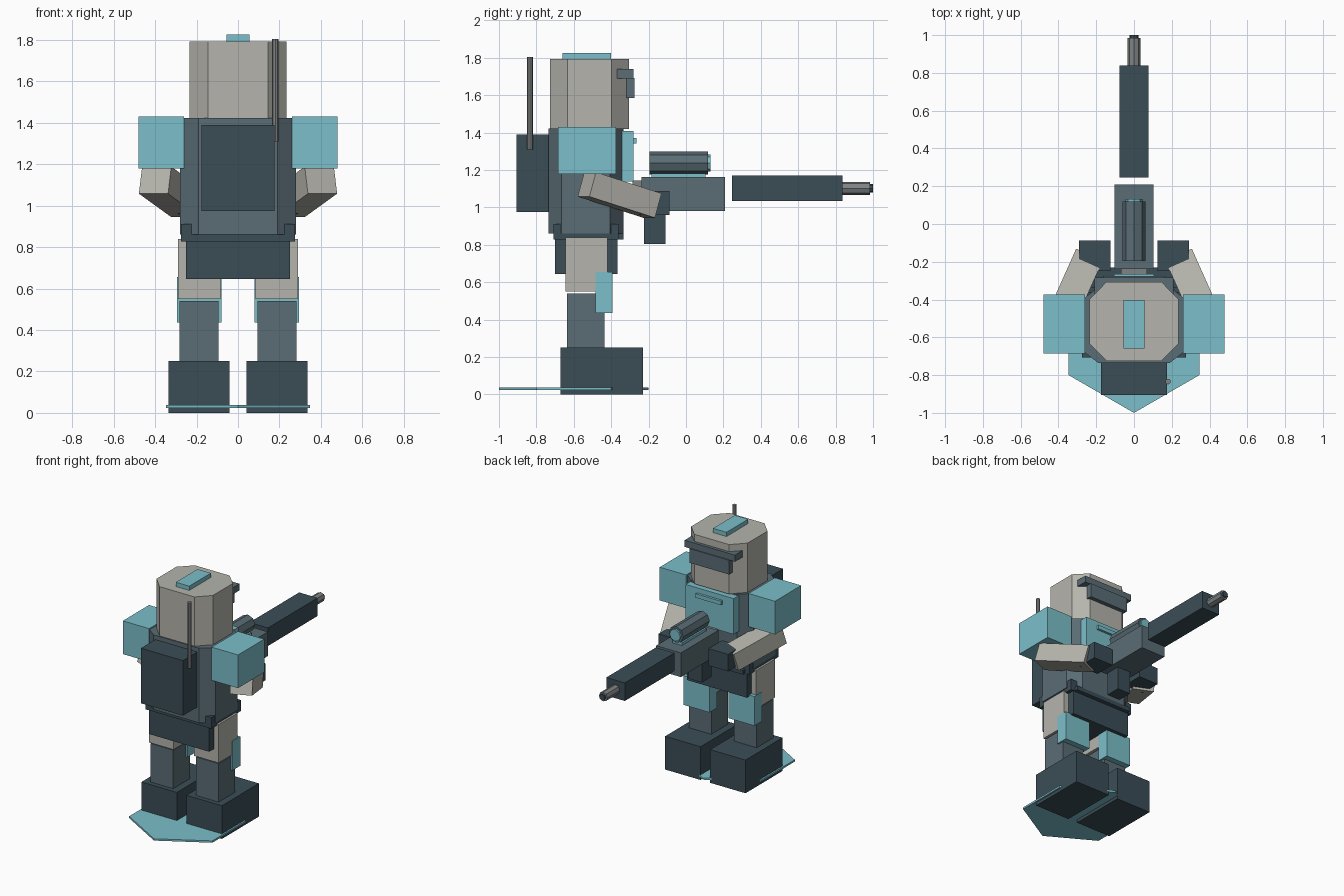
import bpy, bmesh, math
from mathutils import Vector, Matrix

cube = bpy.data.objects.get("Cube")
if cube:
    bpy.data.objects.remove(cube, do_unlink=True)


def material(name, hex_code):
    srgb = [int(hex_code[i:i + 2], 16) / 255 for i in (0, 2, 4)]
    color = [c / 12.92 if c <= 0.04045 else ((c + 0.055) / 1.055) ** 2.4 for c in srgb] + [1]
    mat = bpy.data.materials.new(name)
    mat.use_nodes = True
    mat.diffuse_color = color
    mat.node_tree.nodes["Principled BSDF"].inputs["Base Color"].default_value = color
    return mat


DARK = material("dark slate", "3b4d56")
MID = material("mid slate", "5a6d75")
TEAL = material("pale teal", "7cbfca")
LIGHT = material("warm light grey", "b5b4ac")
METAL = material("metal grey", "808485")


def finish(name, bm, mat):
    bmesh.ops.recalc_face_normals(bm, faces=bm.faces)
    mesh = bpy.data.meshes.new(name)
    bm.to_mesh(mesh)
    bm.free()
    mesh.materials.append(mat)
    obj = bpy.data.objects.new(name, mesh)
    bpy.context.collection.objects.link(obj)
    return obj


def box(name, mat, x, y, z):
    """Box from (min, max) ranges on each axis."""
    bm = bmesh.new()
    bmesh.ops.create_cube(bm, size=1)
    for v in bm.verts:
        v.co = [r[0] + (c + 0.5) * (r[1] - r[0]) for r, c in zip((x, y, z), v.co)]
    return finish(name, bm, mat)


def pair(name, mat, x, y, z):
    """Mirrored boxes on both sides."""
    box("left_" + name, mat, x, y, z)
    box("right_" + name, mat, (-x[1], -x[0]), y, z)


def prism(name, mat, outline, z):
    bm = bmesh.new()
    base = bm.faces.new([bm.verts.new((px, py, z[0])) for px, py in outline])
    top = bmesh.ops.extrude_face_region(bm, geom=[base])["geom"]
    for v in top:
        if isinstance(v, bmesh.types.BMVert):
            v.co.z = z[1]
    return finish(name, bm, mat)


def chamfered(hx, cy, hy, cut_x, cut_y):
    """Octagon outline: a rectangle with cut corners."""
    fx, fy = hx - cut_x, hy - cut_y
    return [(px, cy + py) for px, py in ((hx, -fy), (hx, fy), (fx, hy), (-fx, hy),
                                         (-hx, fy), (-hx, -fy), (-fx, -hy), (fx, -hy))]


def rod(name, mat, start, end, radius, sides=8):
    start, end = Vector(start), Vector(end)
    axis = end - start
    bm = bmesh.new()
    bmesh.ops.create_cone(bm, cap_ends=True, segments=sides, radius1=radius,
                          radius2=radius, depth=axis.length)
    turn = axis.to_track_quat('Z', 'Y').to_matrix().to_4x4()
    bm.transform(Matrix.Translation((start + end) / 2) @ turn)
    return finish(name, bm, mat)


# Hexagonal ground plate
hexagon = [(0.4 * math.sin(i * math.pi / 3), -0.6 + 0.4 * math.cos(i * math.pi / 3))
           for i in range(6)]
prism("ground_plate", TEAL, hexagon, (0.024, 0.038))

# Legs
pair("foot", DARK, (0.04, 0.335), (-0.67, -0.23), (0, 0.25))
pair("shin", MID, (0.095, 0.283), (-0.635, -0.437), (0.25, 0.54))
pair("thigh", LIGHT, (0.085, 0.29), (-0.645, -0.42), (0.55, 0.84))
pair("knee_pad", TEAL, (0.08, 0.295), (-0.485, -0.393), (0.435, 0.655))

# Hips and torso
box("hip_block", DARK, (-0.25, 0.25), (-0.70, -0.366), (0.645, 0.85))
box("belt", DARK, (-0.275, 0.275), (-0.708, -0.36), (0.828, 0.912))
box("belt_front", DARK, (-0.24, 0.24), (-0.42, -0.334), (0.828, 0.86))
prism("torso", MID, chamfered(0.28, -0.535, 0.2, 0.09, 0.07), (0.86, 1.422))
box("chest_plate", TEAL, (-0.2, 0.2), (-0.355, -0.282), (1.14, 1.41))
box("chest_bar", TEAL, (-0.105, 0.105), (-0.285, -0.264), (1.342, 1.372))

# Backpack and antenna
box("backpack", DARK, (-0.175, 0.175), (-0.905, -0.72), (0.975, 1.39))
rod("antenna", METAL, (0.18, -0.834, 1.31), (0.18, -0.834, 1.805), 0.015)

# Head and visor
prism("head", LIGHT, chamfered(0.235, -0.516, 0.21, 0.09, 0.092), (1.42, 1.793))
box("head_crest", TEAL, (-0.056, 0.056), (-0.66, -0.402), (1.79, 1.825))
box("visor_brow", MID, (-0.21, 0.21), (-0.37, -0.282), (1.69, 1.74))
box("visor", MID, (-0.165, 0.165), (-0.318, -0.275), (1.585, 1.692))

# Arms
pair("shoulder", TEAL, (0.26, 0.48), (-0.685, -0.373), (1.18, 1.43))
pair("hand", DARK, (0.125, 0.29), (-0.25, -0.088), (0.96, 1.088))
for side, sign in (("left", 1), ("right", -1)):
    a = Vector((0.4 * sign, -0.53, 1.123))
    b = Vector((0.244 * sign, -0.18, 1.01))
    arm = box(side + "_forearm", LIGHT, (-0.077, 0.077), (-0.2, 0.2), (-0.068, 0.068))
    turn = (b - a).to_track_quat('Y', 'Z').to_matrix().to_4x4()
    arm.data.transform(Matrix.Translation((a + b) / 2) @ turn)

# Rifle
box("rifle_stock", METAL, (-0.07, 0.07), (-0.285, -0.225), (1.04, 1.145))
box("rifle_body", MID, (-0.103, 0.103), (-0.238, 0.208), (0.98, 1.162))
box("rifle_grip", DARK, (-0.055, 0.055), (-0.225, -0.11), (0.805, 0.985))
box("rifle_barrel", DARK, (-0.077, 0.077), (0.246, 0.838), (1.034, 1.17))
rod("muzzle", METAL, (0, 0.83, 1.102), (0, 0.985, 1.102), 0.035)
rod("muzzle_tip", DARK, (0, 0.98, 1.102), (0, 1.0, 1.102), 0.023)
box("scope_rail", TEAL, (-0.04, 0.04), (-0.185, 0.105), (1.16, 1.182))
rod("scope", MID, (0, -0.195, 1.238), (0, 0.118, 1.238), 0.061)
rod("scope_lens", TEAL, (0, 0.11, 1.238), (0, 0.132, 1.238), 0.045)
